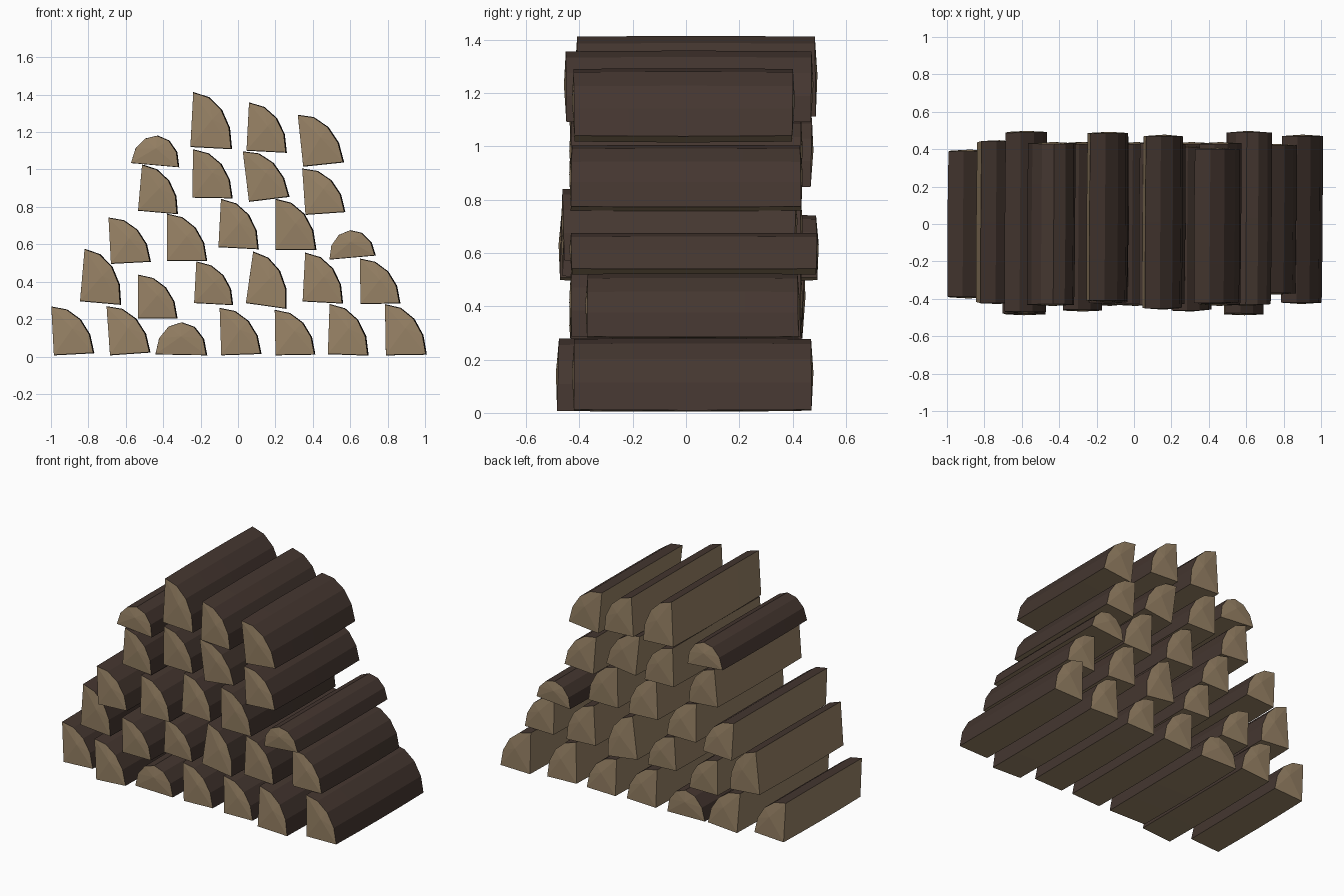
import bpy, bmesh, math, random
from mathutils import Vector

if "Cube" in bpy.data.objects:
    bpy.data.objects.remove(bpy.data.objects["Cube"])

random.seed(4)

def material(name, col):
    m = bpy.data.materials.new(name)
    m.diffuse_color = (*col, 1)
    m.use_nodes = True
    m.node_tree.nodes["Principled BSDF"].inputs["Base Color"].default_value = m.diffuse_color
    return m

BARK = material("dark bark", (0.058, 0.037, 0.029))
WOOD = material("split wood", (0.32, 0.23, 0.135))

def arc(c, u, v, sweep, n):
    """Points swept from direction u towards v around c."""
    return [c + u * math.cos(sweep * i / n) + v * math.sin(sweep * i / n)
            for i in range(n + 1)]

def axes(tilt, w, h):
    a = math.radians(tilt)
    return Vector((math.cos(a), math.sin(a))) * w, Vector((-math.sin(a), math.cos(a))) * h

# front and back ends of the logs that differ from the usual length
ENDS = {
    "ground_log_1": (-.39, .39), "ground_log_2": (-.48, .44),
    "ground_log_5": (-.48, .43), "ground_log_6": (-.42, .47),
    "second_row_log_1": (-.42, .44), "second_row_log_6": (-.37, .42),
    "third_row_log_1": (-.47, .49), "third_row_log_2": (-.46, .43),
    "third_row_log_4": (-.46, .41), "third_row_half_log": (-.43, .49),
    "fourth_row_log_2": (-.42, .47), "top_row_log_1": (-.41, .485),
    "top_row_log_2": (-.45, .47), "top_row_log_3": (-.42, .4),
}

def log(name, pts, bark):
    n = len(pts)
    mid = sum(pts, Vector((0, 0))) / n
    y0, y1 = ENDS.get(name, (-.43, .43))
    slant = random.uniform(-.03, .03)
    bm = bmesh.new()
    rings = []
    # slightly barrelled body with slanting ends
    for k in range(5):
        t = k / 4
        s = 1.015 - 0.02 * (2 * t - 1) ** 2
        ring = []
        for p in pts:
            q = mid + (p - mid) * s
            y = y0 + (y1 - y0) * t + slant * (q.y - mid.y) * (2 * t - 1)
            ring.append(bm.verts.new((q.x + 0.006 * t, y, max(q.y - 0.006, 0))))
        rings.append(ring)
    for a, b in zip(rings, rings[1:]):
        for i in range(n):
            j = (i + 1) % n
            f = bm.faces.new((a[i], a[j], b[j], b[i]))
            f.material_index = 0 if i in bark else 1
    # shallow fan caps
    for ring, y in ((rings[0], y0 - 0.008), (rings[-1], y1 + 0.008)):
        c = bm.verts.new((sum(v.co.x for v in ring) / n, y, mid.y))
        for i in range(n):
            bm.faces.new((ring[i], ring[(i + 1) % n], c)).material_index = 1
    bmesh.ops.recalc_face_normals(bm, faces=bm.faces)
    me = bpy.data.meshes.new(name)
    bm.to_mesh(me)
    bm.free()
    me.materials.append(BARK)
    me.materials.append(WOOD)
    bpy.context.collection.objects.link(bpy.data.objects.new(name, me))

def wedge_log(name, x, z, h, tilt):
    """Quarter-round log, split corner at lower left; taller logs are wider."""
    u, v = axes(tilt, 0.16 + 0.2 * h, h)
    c = Vector((x, z))
    log(name, [c] + arc(c, u, v, math.pi / 2, 4), range(1, 5))

def half_log(name, x, z, w, h, tilt):
    """Half-round log lying on its flat side."""
    u, v = axes(tilt, w, h)
    log(name, arc(Vector((x, z)), u, v, math.pi, 6), range(6))

# ground row: corner x, height, tilt
ground = [(-.985, .258, 3), (-.685, .26, 4), (-.09, .25, 2),
          (.2, .24, 1), (.48, .265, -2), (.79, .27, 1)]
for k, (x, h, tilt) in enumerate(ground):
    wedge_log(f"ground_log_{k + 1}", x, .014 if tilt > 0 else .02, h, tilt)

# upper rows: corner x, corner z, height, tilt
second = [(-.845, .303, .278, -5), (-.535, .212, .23, 0), (-.235, .293, .22, -3),
          (.042, .293, .275, -8), (.345, .302, .258, -3), (.655, .288, .24, 1)]
third = [(-.68, .503, .245, 3), (-.38, .518, .25, 0),
         (-.105, .592, .255, -3), (.2, .577, .27, 0)]
fourth = [(-.535, .787, .245, -5), (-.245, .857, .255, -1),
          (.058, .835, .268, 7), (.36, .765, .245, 4)]
top = [(-.255, 1.128, .29, -3), (.045, 1.108, .255, -3), (.348, 1.023, .275, 6)]
for row, logs in (("second", second), ("third", third), ("fourth", fourth), ("top", top)):
    for k, spec in enumerate(logs):
        wedge_log(f"{row}_row_log_{k + 1}", *spec)

# half-round logs
half_log("ground_half_log", -.306, .016, .136, .172, -1)
half_log("third_row_half_log", .61, .536, .122, .145, 5)
half_log("top_row_half_log", -.446, 1.03, .127, .157, -5)
